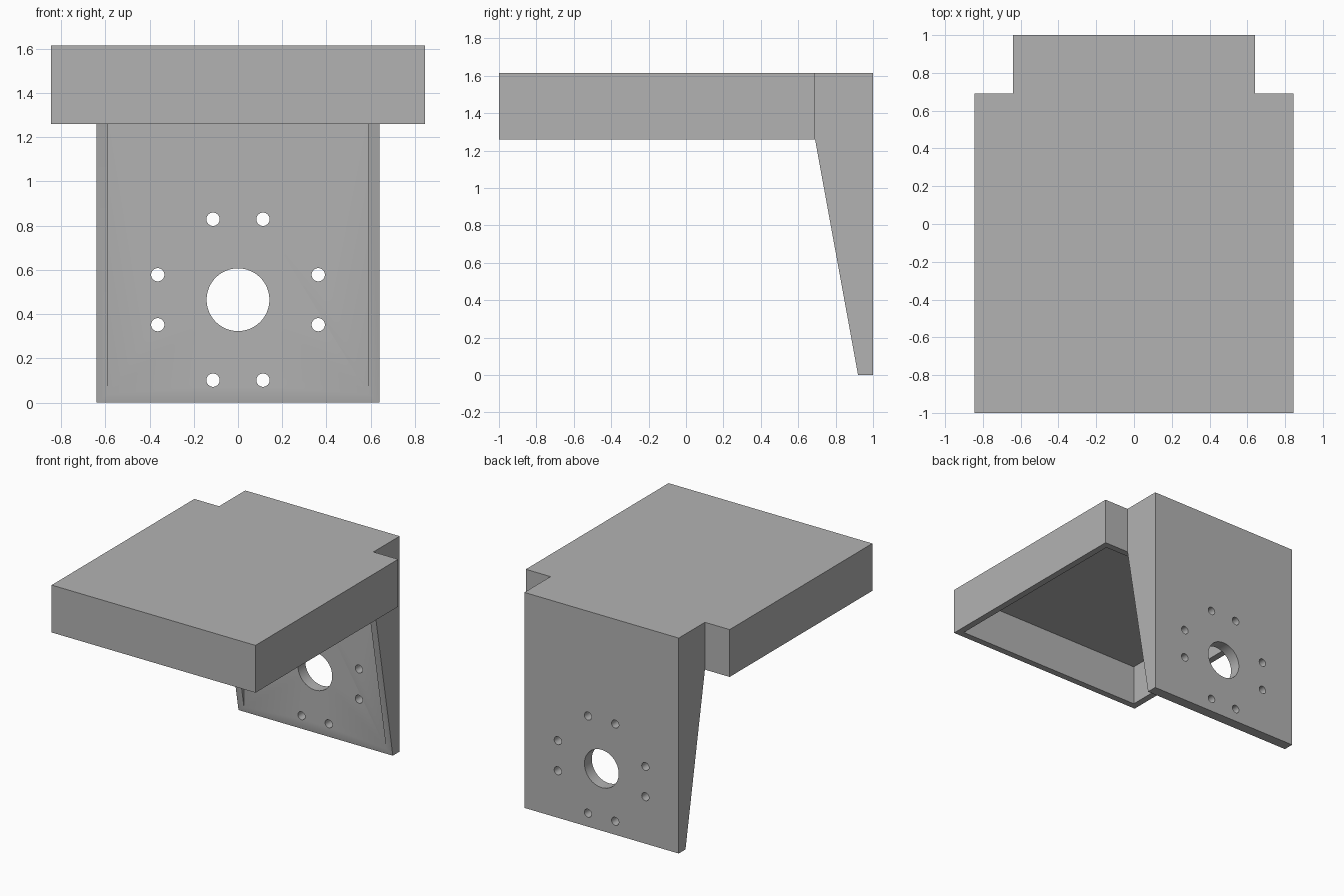
import bpy, bmesh, math
from mathutils import Vector

cube = bpy.data.objects.get("Cube")
if cube:
    bpy.data.objects.remove(cube, do_unlink=True)

WALL = 0.05
TOP, RIM = 1.615, 1.26        # roof height and lower edge of the tray
HALF_TRAY, HALF_BRACKET = 0.845, 0.64
STEP_Y, PLATE_Y = 0.69, 0.913  # back of the tray, front of the back plate
HUB_Z = 0.465

grey = bpy.data.materials.new("plain grey")
grey.use_nodes = True
colour = (0.45, 0.45, 0.45, 1)
grey.diffuse_color = colour
grey.node_tree.nodes["Principled BSDF"].inputs["Base Color"].default_value = colour


def prism(name, points, direction):
    """Extrude a closed polygon along a direction into a solid."""
    bm = bmesh.new()
    face = bm.faces.new([bm.verts.new(p) for p in points])
    new = bmesh.ops.extrude_face_region(bm, geom=[face])["geom"]
    verts = [v for v in new if isinstance(v, bmesh.types.BMVert)]
    bmesh.ops.translate(bm, verts=verts, vec=Vector(direction))
    bmesh.ops.recalc_face_normals(bm, faces=bm.faces)
    mesh = bpy.data.meshes.new(name)
    bm.to_mesh(mesh)
    bm.free()
    mesh.materials.append(grey)
    obj = bpy.data.objects.new(name, mesh)
    bpy.context.collection.objects.link(obj)
    return obj


def box(name, half_x, y0, y1, z0, z1):
    corners = [(-half_x, y0, z0), (half_x, y0, z0), (half_x, y1, z0), (-half_x, y1, z0)]
    return prism(name, corners, (0, 0, z1 - z0))


def hole(name, x, z, radius, sides):
    """Round cutter running through the back plate."""
    ring = [(x + radius * math.cos(math.tau * i / sides), 0.8,
             z + radius * math.sin(math.tau * i / sides)) for i in range(sides)]
    return prism(name, ring, (0, 0.4, 0))


def combine(target, tool, operation):
    """Apply a boolean and discard the tool."""
    tool.hide_render = True
    mod = target.modifiers.new(operation.title(), "BOOLEAN")
    mod.operation = operation
    mod.solver = "EXACT"
    mod.object = tool
    bpy.context.view_layer.objects.active = target
    bpy.ops.object.modifier_apply(modifier=mod.name)
    bpy.data.objects.remove(tool, do_unlink=True)


# Tray block joined to the tapered bracket block
body = box("mounting_bracket", HALF_TRAY, -1, STEP_Y, RIM, TOP)
profile = [(STEP_Y, RIM), (0.92, 0), (1, 0), (1, TOP), (STEP_Y, TOP)]
bracket = prism("bracket_block", [(-HALF_BRACKET, y, z) for y, z in profile],
                (2 * HALF_BRACKET, 0, 0))
combine(body, bracket, "UNION")

# Hollow out the tray from below and the space between the side gussets
combine(body, box("tray_pocket", HALF_TRAY - WALL, -1 + WALL, STEP_Y - WALL,
                  -0.2, TOP - WALL), "DIFFERENCE")
combine(body, box("gusset_pocket", HALF_BRACKET - WALL, 0.5, PLATE_Y,
                  -0.2, TOP - WALL), "DIFFERENCE")

# Hub opening with bolt holes around it
combine(body, hole("hub_hole", 0, HUB_Z, 0.142, 64), "DIFFERENCE")
for dx, dz in ((0.113, 0.364), (0.363, 0.113)):
    for sx in (-1, 1):
        for sz in (-1, 1):
            combine(body, hole("bolt_hole", sx * dx, HUB_Z + sz * dz, 0.03, 32),
                    "DIFFERENCE")

# Smooth hole walls with sharp edges elsewhere
bpy.ops.object.select_all(action="DESELECT")
body.select_set(True)
bpy.context.view_layer.objects.active = body
bpy.ops.object.shade_smooth_by_angle(angle=math.radians(30))
